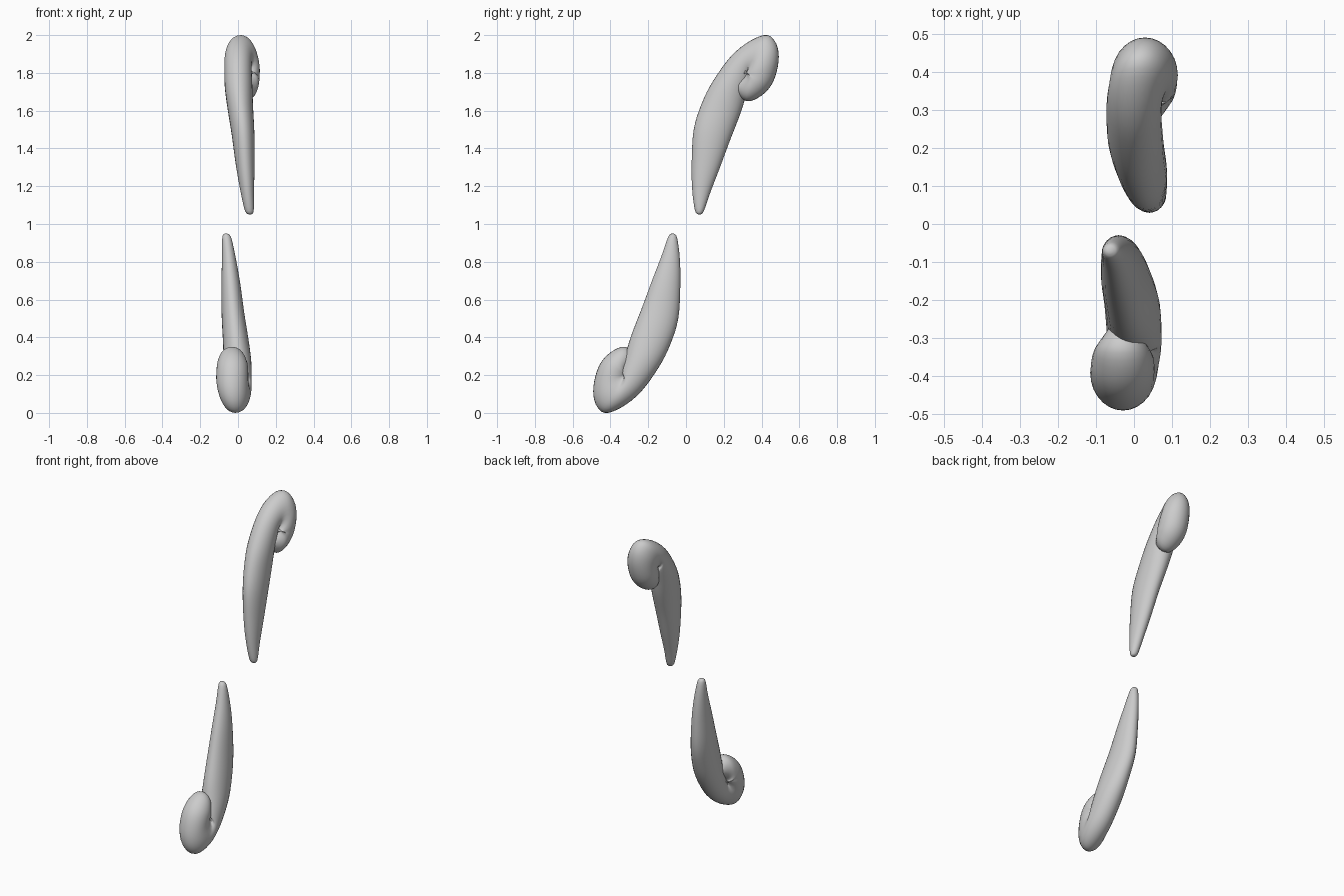
import bpy, bmesh
from math import sin, cos, pi
from mathutils import Vector

if "Cube" in bpy.data.objects:
    bpy.data.objects.remove(bpy.data.objects["Cube"])

# Cross-sections from pointed tip to curled head:
# inner edge y, z, outer edge y, z, centre x, half width in x
SECTIONS = [
    (.077, 1.051, .066, 1.051, .064, .006),
    (.095, 1.070, .048, 1.070, .060, .023),
    (.130, 1.170, .033, 1.180, .049, .036),
    (.180, 1.300, .030, 1.320, .038, .049),
    (.232, 1.440, .041, 1.500, .027, .060),
    (.290, 1.590, .084, 1.640, .012, .068),
    (.320, 1.690, .145, 1.760, .003, .073),
    (.345, 1.770, .240, 1.890, .000, .072),
    (.325, 1.780, .340, 1.970, .003, .074),
    (.308, 1.780, .430, 2.000, .014, .079),
    (.300, 1.785, .480, 1.950, .024, .084),
    (.298, 1.792, .490, 1.860, .030, .085),
    (.300, 1.805, .460, 1.750, .030, .084),
    (.310, 1.820, .400, 1.680, .030, .081),
    (.325, 1.810, .320, 1.650, .032, .068),
    (.310, 1.780, .250, 1.710, .030, .035),
]
SIDES, STEPS = 28, 4


def smooth_sections():
    """Catmull-Rom interpolation between the cross-sections."""
    out = []
    n = len(SECTIONS)
    for i in range(n - 1):
        a, b, c, d = (SECTIONS[min(max(i + k, 0), n - 1)] for k in (-1, 0, 1, 2))
        for s in range(STEPS):
            t = s / STEPS
            out.append([.5 * (2 * q + (r - p) * t + (2 * p - 5 * q + 4 * r - e) * t * t
                              + (3 * q - p - 3 * r + e) * t ** 3)
                        for p, q, r, e in zip(a, b, c, d)])
    out.append(SECTIONS[-1])
    return out


def make_curl(name, sign):
    """Loft elliptical rings; sign -1 reflects through the model centre."""
    bm = bmesh.new()
    centre = Vector((0, 0, 1))
    rings = []
    for iy, iz, oy, oz, cx, hx in smooth_sections():
        mid = Vector((cx, (iy + oy) / 2, (iz + oz) / 2))
        arm = Vector((0, (oy - iy) / 2, (oz - iz) / 2))
        ring = []
        for k in range(SIDES):
            a = 2 * pi * k / SIDES
            p = mid + arm * cos(a) + Vector((hx * sin(a), 0, 0))
            ring.append(bm.verts.new(centre + sign * (p - centre)))
        rings.append(ring)
    for r0, r1 in zip(rings, rings[1:]):
        for k in range(SIDES):
            j = (k + 1) % SIDES
            bm.faces.new((r0[k], r0[j], r1[j], r1[k]))
    bm.faces.new(rings[0])
    bm.faces.new(rings[-1])
    bmesh.ops.recalc_face_normals(bm, faces=bm.faces)
    for f in bm.faces:
        f.smooth = True
    mesh = bpy.data.meshes.new(name)
    bm.to_mesh(mesh)
    bm.free()
    bpy.context.collection.objects.link(bpy.data.objects.new(name, mesh))


# Two opposed curls
make_curl("upper_curl", 1)
make_curl("lower_curl", -1)
